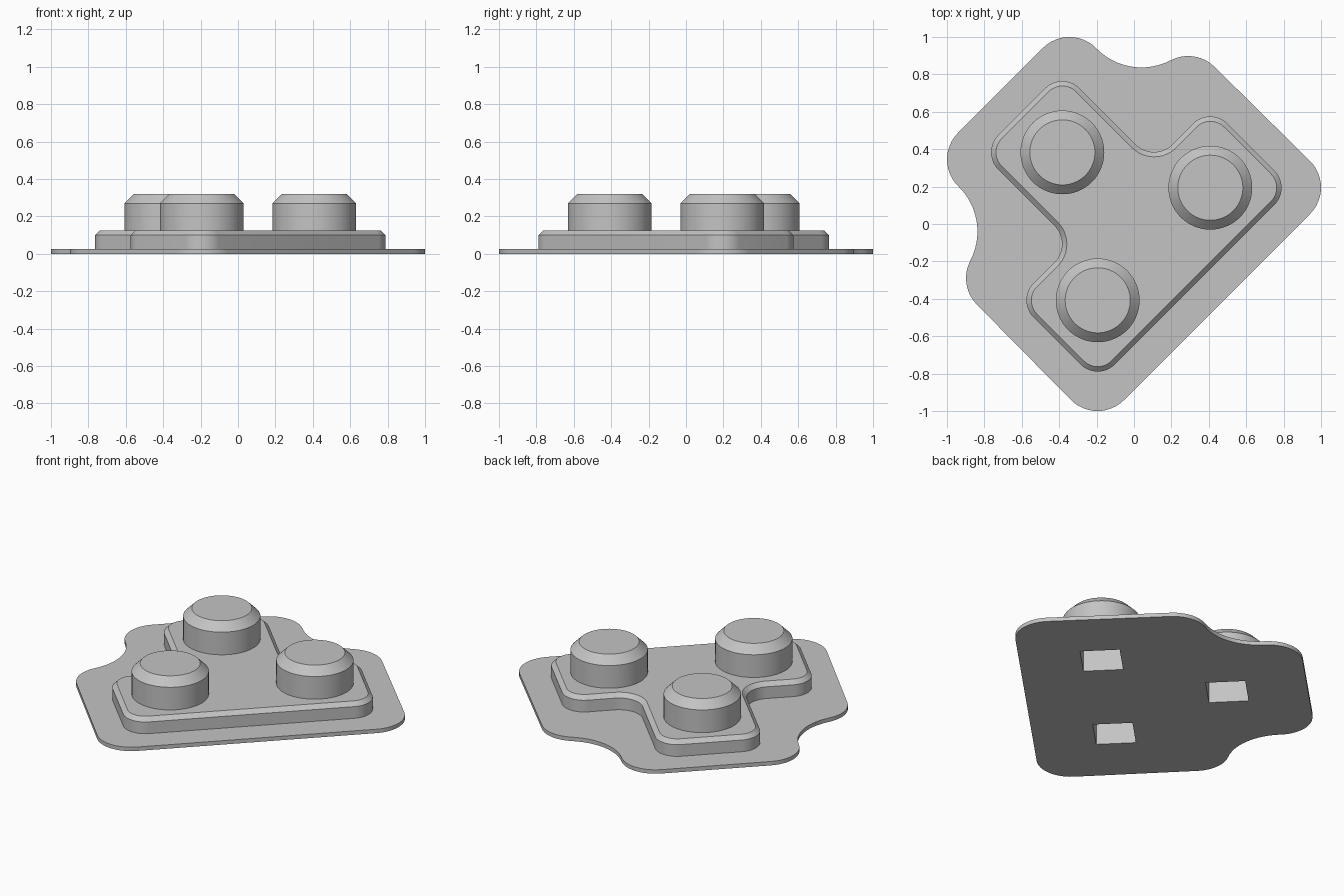
import bpy, bmesh, math

if "Cube" in bpy.data.objects:
    bpy.data.objects.remove(bpy.data.objects["Cube"])

grey = bpy.data.materials.new("mid grey")
grey.diffuse_color = (0.55, 0.55, 0.55, 1)
grey.use_nodes = True
grey.node_tree.nodes["Principled BSDF"].inputs["Base Color"].default_value = grey.diffuse_color

# centres of the three buttons: back left, right, front
CENTRES = [(-0.383, 0.383), (0.408, 0.194), (-0.194, -0.408)]


def mirrored(half):
    """Complete an outline across the diagonal y = -x."""
    return half + [(-y, -x, r, -90 - a1, -90 - a0) for x, y, r, a0, a1 in reversed(half)]


def outline(arcs, inset=0.0, steps=12):
    """Join tangent arcs (x, y, radius, start, end); falling angles are concave."""
    pts = []
    for x, y, r, a0, a1 in arcs:
        r += -inset if a1 > a0 else inset
        for i in range(steps + 1):
            a = math.radians(a0 + (a1 - a0) * i / steps)
            pts.append((x + r * math.cos(a), y + r * math.sin(a)))
    return pts


def circle(c, r, n=64):
    return [(c[0] + r * math.cos(2 * math.pi * i / n),
             c[1] + r * math.sin(2 * math.pi * i / n)) for i in range(n)]


def loft(bm, layers):
    """Closed solid through stacked rings of equal point count."""
    rings = [[bm.verts.new((x, y, z)) for x, y in pts] for pts, z in layers]
    n = len(rings[0])
    for low, high in zip(rings, rings[1:]):
        for i in range(n):
            j = (i + 1) % n
            bm.faces.new((low[i], low[j], high[j], high[i]))
    bm.faces.new(rings[0][::-1])
    bm.faces.new(rings[-1])


def make(name, *solids):
    bm = bmesh.new()
    for layers in solids:
        loft(bm, layers)
    me = bpy.data.meshes.new(name)
    bm.to_mesh(me)
    bm.free()
    me.materials.append(grey)
    ob = bpy.data.objects.new(name, me)
    bpy.context.collection.objects.link(ob)
    return ob


# thin base plate with wide scooped notches
base_arcs = mirrored([(0.80, 0.195, 0.2, -45, 45),
                      (0.29, 0.698, 0.2, 45, 117.7),
                      (0.04, 1.174, 0.337, -62.3, -135.8),
                      (-0.345, 0.80, 0.2, 44.2, 135)])
base = outline(base_arcs)
parts = [make("base_plate", [(base, 0), (base, 0.025)])]

# raised platform with a chamfered rim
S, R = 0.251, 0.13
(ax, ay), (bx, by), _ = CENTRES
deck_arcs = mirrored([(bx + S, by, R, -45, 45),
                      (bx, by + S, R, 45, 135),
                      (0.1075, 0.525, 0.14, -45, -135),
                      (ax, ay + S, R, 45, 135)])
deck = outline(deck_arcs)
parts.append(make("platform", [(deck, 0.025), (deck, 0.1),
                               (outline(deck_arcs, 0.026), 0.125)]))

# round chamfered buttons
for label, c in zip(("back", "right", "front"), CENTRES):
    parts.append(make(label + "_button", [(circle(c, 0.224), 0.125),
                                          (circle(c, 0.224), 0.27),
                                          (circle(c, 0.174), 0.32)]))

# square pockets cut into the underside below each button
pockets = []
for c in CENTRES:
    sq = [(c[0] + 0.163 * math.cos(k * math.pi / 2),
           c[1] + 0.163 * math.sin(k * math.pi / 2)) for k in range(4)]
    pockets.append([(sq, -0.1), (sq, 0.2)])
cutter = make("pocket_cutter", *pockets)
cutter.hide_render = True

for ob in parts:
    bpy.ops.object.select_all(action='DESELECT')
    ob.select_set(True)
    bpy.context.view_layer.objects.active = ob
    mod = ob.modifiers.new("pockets", 'BOOLEAN')
    mod.operation = 'DIFFERENCE'
    mod.solver = 'EXACT'
    mod.object = cutter
    bpy.ops.object.modifier_apply(modifier=mod.name)
    bpy.ops.object.shade_smooth_by_angle(angle=math.radians(30))

bpy.data.objects.remove(cutter)
